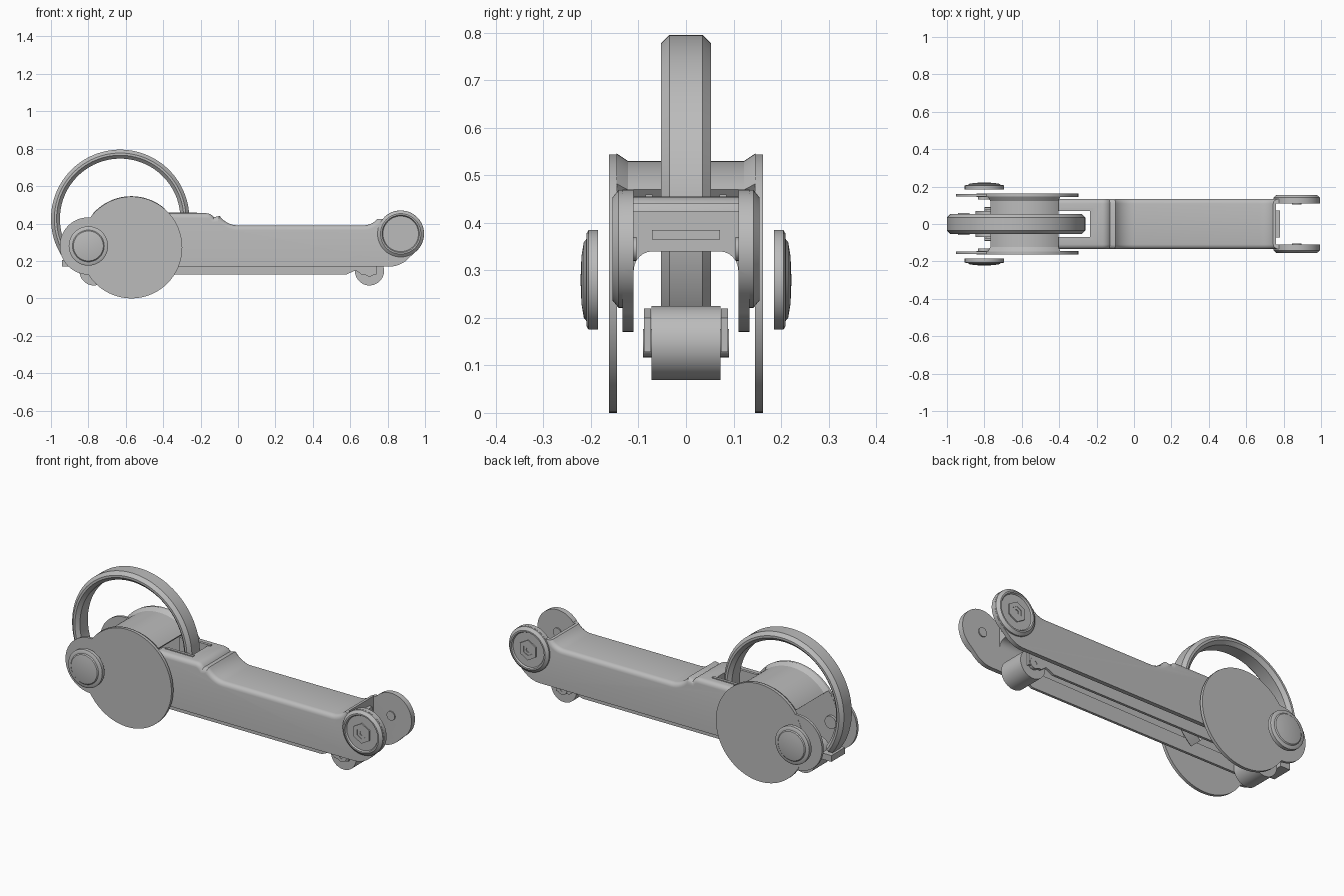
import bpy, bmesh
from math import sin, cos, radians, pi

cube = bpy.data.objects.get("Cube")
if cube:
    bpy.data.objects.remove(cube, do_unlink=True)

grey = bpy.data.materials.new("matte_grey")
grey.use_nodes = True
grey.diffuse_color = (0.5, 0.5, 0.5, 1)
grey.node_tree.nodes["Principled BSDF"].inputs["Base Color"].default_value = (0.5, 0.5, 0.5, 1)


def finish(name, bm):
    bmesh.ops.remove_doubles(bm, verts=bm.verts, dist=1e-5)
    bmesh.ops.recalc_face_normals(bm, faces=bm.faces)
    mesh = bpy.data.meshes.new(name)
    bm.to_mesh(mesh)
    bm.free()
    mesh.materials.append(grey)
    ob = bpy.data.objects.new(name, mesh)
    bpy.context.collection.objects.link(ob)
    return ob


def smooth(ob):
    bpy.ops.object.select_all(action='DESELECT')
    ob.select_set(True)
    bpy.context.view_layer.objects.active = ob
    bpy.ops.object.shade_smooth_by_angle(angle=radians(30))


def lathe(name, profile, cx, cz, start=0, end=360, steps=64, closed=False):
    """Turn (radius, y) points about an axis along y."""
    bm = bmesh.new()
    full = end - start == 360
    rows = []
    for i in range(steps if full else steps + 1):
        a = radians(start + (end - start) * i / steps)
        rows.append([bm.verts.new((cx + r * cos(a), y, cz + r * sin(a))) for r, y in profile])
    n = len(profile)
    for i in range(steps):
        a, b = rows[i], rows[(i + 1) % len(rows)]
        for j in range(n if closed else n - 1):
            k = (j + 1) % n
            bm.faces.new((a[j], a[k], b[k], b[j]))
    if closed and not full:
        bm.faces.new(rows[0])
        bm.faces.new(rows[-1])
    bmesh.ops.remove_doubles(bm, verts=bm.verts, dist=1e-5)
    bmesh.ops.dissolve_degenerate(bm, edges=bm.edges, dist=1e-5)
    ob = finish(name, bm)
    smooth(ob)
    return ob


def disc(name, r, y0, y1, cx, cz, steps=64):
    return lathe(name, [(0, y0), (r, y0), (r, y1), (0, y1)], cx, cz, steps=steps)


def extrude(name, outline, y0, y1):
    """Extrude an (x, z) outline along y."""
    bm = bmesh.new()
    face = bm.faces.new([bm.verts.new((x, y0, z)) for x, z in outline])
    geo = bmesh.ops.extrude_face_region(bm, geom=[face])["geom"]
    verts = [v for v in geo if isinstance(v, bmesh.types.BMVert)]
    bmesh.ops.translate(bm, verts=verts, vec=(0, y1 - y0, 0))
    return finish(name, bm)


def box(name, x0, x1, y0, y1, z0, z1):
    return extrude(name, [(x0, z0), (x1, z0), (x1, z1), (x0, z1)], y0, y1)


def arc(cx, cz, r, a0, a1, n):
    return [(cx + r * cos(radians(a0 + (a1 - a0) * i / n)),
             cz + r * sin(radians(a0 + (a1 - a0) * i / n))) for i in range(n + 1)]


def cut(ob, cutter):
    cutter.hide_render = True
    cutter.hide_set(True)
    mod = ob.modifiers.new("cut", 'BOOLEAN')
    mod.operation = 'DIFFERENCE'
    mod.solver = 'EXACT'
    mod.object = cutter
    bpy.context.view_layer.objects.active = ob
    bpy.ops.object.modifier_apply(modifier=mod.name)
    bpy.data.objects.remove(cutter, do_unlink=True)


HUB = (-0.57, 0.272)
KNOB = (-0.8, 0.28)
FORK = (0.87, 0.345)

# Main arm: rounded side profile, hollow underneath, forked at the end
outline = [(-0.41, 0.17), (-0.41, 0.455)]
outline += arc(-0.17, 0.405, 0.05, 90, 35, 6)
outline += arc(0.0, 0.51, 0.12, 215, 270, 8)
outline += arc(0.67, 0.49, 0.1, 270, 318, 6)
outline += arc(*FORK, 0.125, 140, -55, 28)
outline += arc(0.81, 0.31, 0.14, -45, -90, 6)
arm = extrude("arm", outline, -0.134, 0.134)
bm = bmesh.new()
bm.from_mesh(arm.data)
rim = [e for e in bm.edges if abs(e.verts[0].co.y - e.verts[1].co.y) < 1e-4
       and min(v.co.z for v in e.verts) > 0.38 and max(v.co.x for v in e.verts) < 0.75]
bmesh.ops.bevel(bm, geom=rim, offset=0.025, segments=4, profile=0.5, affect='EDGES')
bm.to_mesh(arm.data)
bm.free()
cavity = arc(0.07, 0.3, 0.04, 0, 90, 6) + arc(-0.07, 0.3, 0.04, 90, 180, 6)
bm = bmesh.new()
base = [(-0.11, 0.0), (0.11, 0.0)] + cavity
face = bm.faces.new([bm.verts.new((-0.6, y, z)) for y, z in base])
geo = bmesh.ops.extrude_face_region(bm, geom=[face])["geom"]
bmesh.ops.translate(bm, vec=(1.8, 0, 0), verts=[v for v in geo if isinstance(v, bmesh.types.BMVert)])
cut(arm, finish("cavity_cutter", bm))
cut(arm, box("fork_cutter", 0.76, 1.2, -0.11, 0.11, 0, 0.8))
cut(arm, box("slot_cutter", -0.6, -0.235, -0.07, 0.07, 0.2, 0.8))
smooth(arm)

box("end_tab", 0.75, 0.78, -0.072, 0.072, 0.365, 0.385)

# Slot collar walls
for s in (1, -1):
    box("slot_lip", -0.39, -0.22, s * 0.07, s * 0.085, 0.44, 0.46)

# Handle ring, a chamfered band
lathe("handle_ring", [(0.322, -0.035), (0.34, -0.053), (0.352, -0.053), (0.37, -0.035),
                      (0.37, 0.035), (0.352, 0.053), (0.34, 0.053), (0.322, 0.035)],
      -0.63, 0.425, -50, 216, 80, closed=True)

# Curved drum cover with flared ends
lathe("drum_cover", [(0.274, -0.146), (0.258, -0.122), (0.258, 0.122), (0.274, 0.146),
                     (0.235, 0.146), (0.235, -0.146)],
      *HUB, 50, 140, 28, closed=True)

# Parts mirrored on both sides
for s in (1, -1):
    side = "left" if s < 0 else "right"
    side = "back" if s > 0 else "front"
    disc("side_disc_" + side, 0.272, s * 0.145, s * 0.162, *HUB, steps=96)
    disc("pivot_plate_" + side, 0.153, s * 0.146, s * 0.161, *KNOB)
    disc("pivot_bolt_" + side, 0.035, s * 0.13, s * 0.146, *KNOB, steps=24)
    lathe("knob_" + side, [(0, s * 0.185), (0.105, s * 0.185), (0.105, s * 0.205), (0.098, s * 0.209),
                           (0.085, s * 0.21), (0.08, s * 0.215), (0.05, s * 0.22), (0, s * 0.222)], *KNOB)
    # Fork boss with recessed hexagonal nut and bore
    lathe("fork_boss_" + side, [(0, s * 0.13), (0.124, s * 0.13), (0.124, s * 0.142), (0.108, s * 0.155),
                                (0.1, s * 0.155), (0.095, s * 0.147), (0, s * 0.147)], *FORK)
    lathe("fork_nut_" + side, [(0.03, s * 0.145), (0.056, s * 0.145), (0.056, s * 0.154), (0.03, s * 0.154)],
          *FORK, 30, 390, 6, closed=True)
    lathe("fork_bolt_" + side, [(0.012, s * 0.145), (0.033, s * 0.145), (0.033, s * 0.151), (0.012, s * 0.151)],
          *FORK, steps=24, closed=True)
    disc("fork_inner_bolt_" + side, 0.025, s * 0.104, s * 0.112, *FORK, steps=24)
    # Lower rails carrying the rollers
    extrude("rail_" + side, [(-0.8, 0.128), (0.58, 0.128), (0.63, 0.15), (0.66, 0.128),
                             (0.74, 0.128), (0.74, 0.2), (0.68, 0.22), (-0.8, 0.2)], s * 0.074, s * 0.088)

# Rollers with axle holes
for name, x, half in (("front_roller", 0.703, 0.073), ("rear_roller", -0.77, 0.07)):
    lathe(name, [(0.02, -half), (0.078, -half), (0.078, half), (0.02, half)], x, 0.147, steps=48, closed=True)
    lathe(name + "_axle", [(0.012, -0.09), (0.03, -0.09), (0.03, 0.09), (0.012, 0.09)],
          x, 0.147, steps=24, closed=True)

# Ring end clasp
box("ring_clasp", -0.94, -0.88, -0.06, 0.06, 0.17, 0.205)
